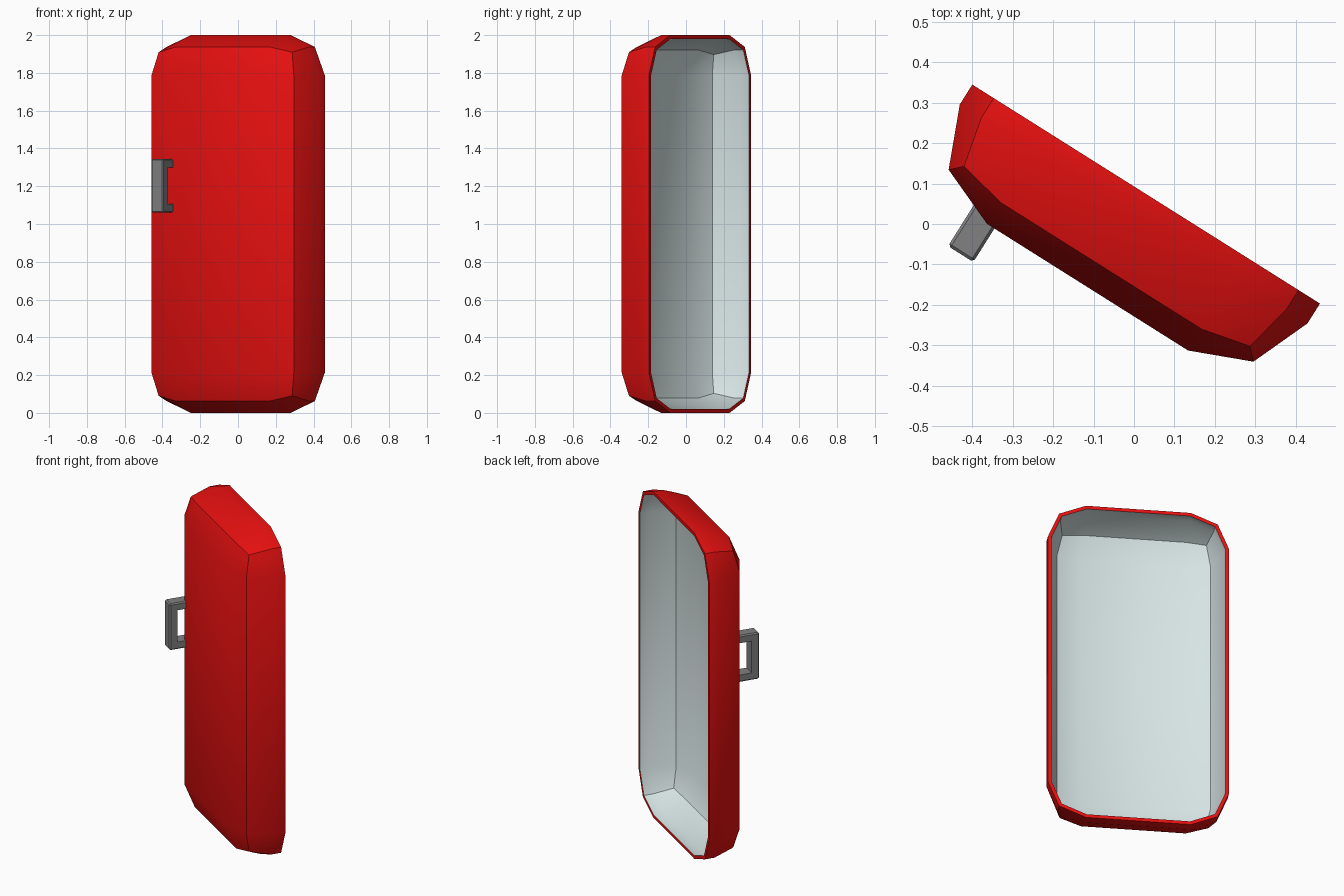
import bpy, bmesh
from math import radians
from mathutils import Matrix, Vector

if "Cube" in bpy.data.objects:
    bpy.data.objects.remove(bpy.data.objects["Cube"])

W, D, H = 1.016, 0.272, 2.0      # door width, depth, height
R, T = 0.214, 0.02               # corner radius, shell thickness
PLACE = Matrix.Translation((0.03, 0.074, 0)) @ Matrix.Rotation(radians(-32.2), 4, 'Z')


def material(name, rgb):
    m = bpy.data.materials.new(name)
    m.diffuse_color = (*rgb, 1)
    m.use_nodes = True
    m.node_tree.nodes["Principled BSDF"].inputs["Base Color"].default_value = m.diffuse_color
    return m


def make_object(name, bm, mats):
    mesh = bpy.data.meshes.new(name)
    bmesh.ops.recalc_face_normals(bm, faces=bm.faces)
    bm.to_mesh(mesh)
    bm.free()
    ob = bpy.data.objects.new(name, mesh)
    bpy.context.collection.objects.link(ob)
    for m in mats:
        mesh.materials.append(m)
    ob.matrix_world = PLACE
    bpy.ops.object.select_all(action='DESELECT')
    ob.select_set(True)
    bpy.context.view_layer.objects.active = ob
    return ob


red = material("red_enamel", (0.8, 0.005, 0.005))
pale = material("pale_lining", (0.68, 0.78, 0.78))
steel = material("dark_steel", (0.22, 0.22, 0.22))

# Door shell: front half of a rounded box, hollowed from behind
bm = bmesh.new()
bmesh.ops.create_cube(bm, size=1, matrix=Matrix.Translation((0, 0, H / 2)) @ Matrix.Diagonal((W, 2 * D, H, 1)))
bmesh.ops.bevel(bm, geom=bm.edges[:], offset=R, offset_type='OFFSET', segments=2,
                profile=0.5, affect='EDGES')
bmesh.ops.bisect_plane(bm, geom=bm.verts[:] + bm.edges[:] + bm.faces[:],
                       plane_co=(0, 0, 0), plane_no=(0, 1, 0), clear_outer=True)
door = make_object("door_shell", bm, [red, pale])
if max(door.data.polygons, key=lambda p: p.area).normal.y > 0:
    door.data.flip_normals()
shell = door.modifiers.new("thickness", 'SOLIDIFY')
shell.thickness = T
shell.offset = -1
shell.use_even_offset = True
shell.material_offset = 1
bpy.ops.object.modifier_apply(modifier=shell.name)
bpy.ops.object.shade_smooth_by_angle(angle=radians(30))

# Handle: C-shaped side profile (y, z) extruded across its width
y0, y1, y2 = -0.255, -0.323, -0.37
z0, z1, z2, z3 = 1.06, 1.105, 1.30, 1.345
profile = [(y0, z0), (y2, z0), (y2, z3), (y0, z3),
           (y0, z2), (y1, z2), (y1, z1), (y0, z1)]
bm = bmesh.new()
face = bm.faces.new([bm.verts.new((-0.346, y, z)) for y, z in profile])
ext = bmesh.ops.extrude_face_region(bm, geom=[face])
bmesh.ops.translate(bm, vec=(0.074, 0, 0),
                    verts=[v for v in ext["geom"] if isinstance(v, bmesh.types.BMVert)])
# leg ends follow the slanted door edge
for v in bm.verts:
    if v.co.y > y0 - 0.001:
        v.co.y += 0.01 if v.co.x < -0.3 else -0.005
outer = [e for e in bm.edges if all(
    v.co.y < y2 + 0.001 or abs(v.co.z - z0) < 0.001 or abs(v.co.z - z3) < 0.001
    for v in e.verts) and not all(v.co.y > y0 - 0.02 for v in e.verts)]
bmesh.ops.bevel(bm, geom=outer, offset=0.007, segments=1, affect='EDGES')
make_object("door_handle", bm, [steel])
